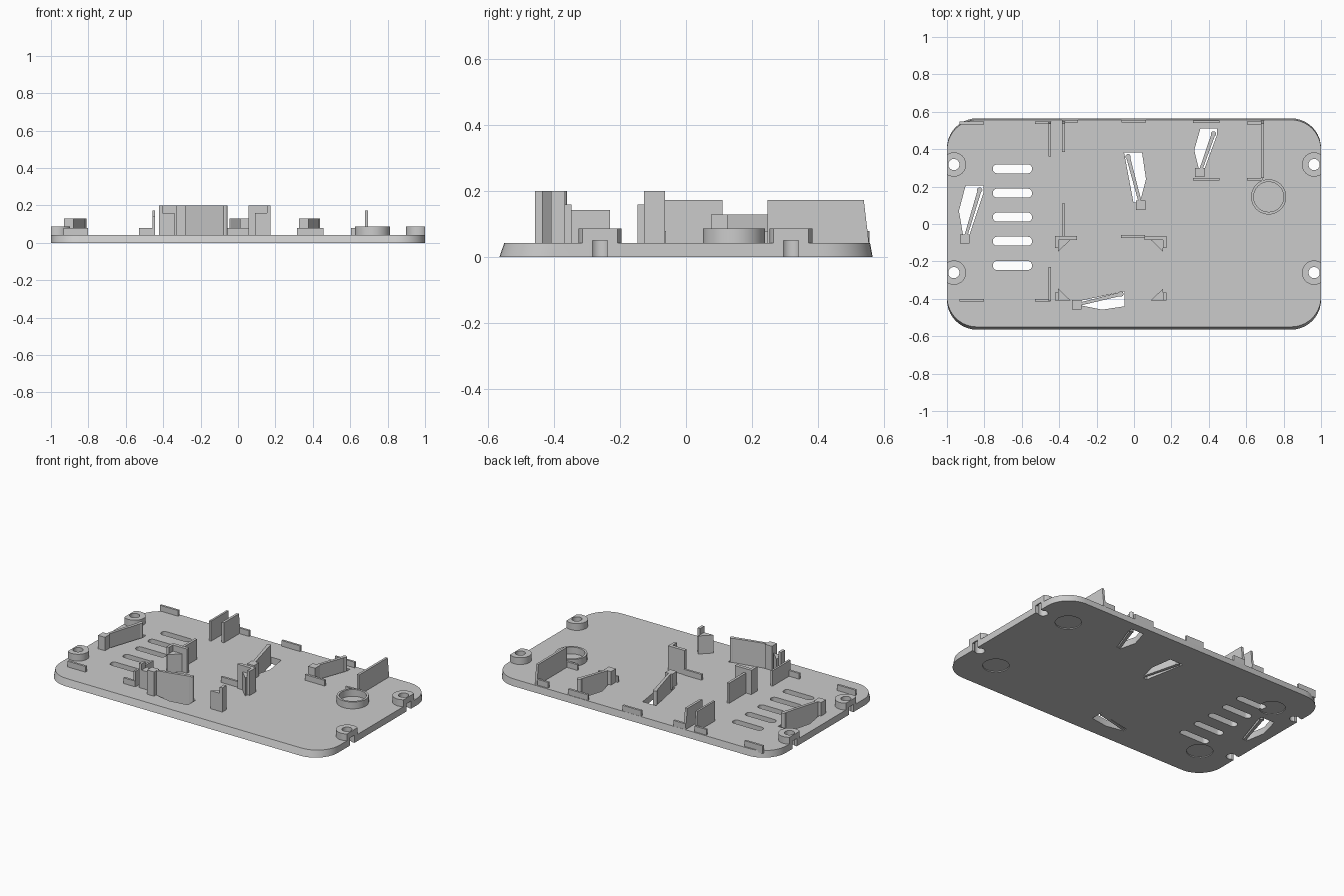
import bpy, bmesh, math
from mathutils import Vector

cube = bpy.data.objects.get("Cube")
if cube:
    bpy.data.objects.remove(cube)

mat = bpy.data.materials.new("plain grey plastic")
mat.use_nodes = True
GREY = (0.6, 0.6, 0.6, 1)
mat.diffuse_color = GREY
mat.node_tree.nodes["Principled BSDF"].inputs["Base Color"].default_value = GREY

TOP = 0.043      # upper face of the base plate
SINK = 0.03      # parts start a little inside the plate


def add_prism(bm, pts, z0, z1, top_pts=None):
    top_pts = top_pts or pts
    n = len(pts)
    area = sum(pts[i - 1][0] * pts[i][1] - pts[i][0] * pts[i - 1][1] for i in range(n))
    if area < 0:
        pts, top_pts = pts[::-1], top_pts[::-1]
    low = [bm.verts.new((x, y, z0)) for x, y in pts]
    high = [bm.verts.new((x, y, z1)) for x, y in top_pts]
    bm.faces.new(low[::-1])
    bm.faces.new(high)
    for i in range(n):
        j = (i + 1) % n
        bm.faces.new((low[i], low[j], high[j], high[i]))


def build(name, prisms, smooth=False):
    bm = bmesh.new()
    for p in prisms:
        add_prism(bm, *p)
    mesh = bpy.data.meshes.new(name)
    bm.to_mesh(mesh)
    bm.free()
    mesh.materials.append(mat)
    obj = bpy.data.objects.new(name, mesh)
    bpy.context.collection.objects.link(obj)
    if smooth:
        smooth_sharp(obj)
    return obj


def smooth_sharp(obj):
    bpy.ops.object.select_all(action='DESELECT')
    obj.select_set(True)
    bpy.context.view_layer.objects.active = obj
    bpy.ops.object.shade_smooth_by_angle(angle=math.radians(30))


def cut(obj, cutter):
    bpy.context.view_layer.objects.active = obj
    mod = obj.modifiers.new("cut", 'BOOLEAN')
    mod.operation = 'DIFFERENCE'
    mod.solver = 'EXACT'
    mod.object = cutter
    bpy.ops.object.modifier_apply(modifier=mod.name)


def rect(x0, x1, y0, y1):
    return [(x0, y0), (x1, y0), (x1, y1), (x0, y1)]


def circle(x, y, r, n=32):
    return [(x + r * math.cos(2 * math.pi * i / n),
             y + r * math.sin(2 * math.pi * i / n)) for i in range(n)]


def rounded(x0, x1, y0, y1, r, n=10):
    pts = []
    corners = ((x1 - r, y1 - r), (x0 + r, y1 - r), (x0 + r, y0 + r), (x1 - r, y0 + r))
    for k, (cx, cy) in enumerate(corners):
        for i in range(n + 1):
            a = math.pi / 2 * (k + i / n)
            pts.append((cx + r * math.cos(a), cy + r * math.sin(a)))
    return pts


def wall(name, x0, x1, y0, y1, h, lean=0):
    # lean pulls the top of the rear end forward
    return build(name, [(rect(x0, x1, y0, y1), SINK, h, rect(x0, x1, y0, y1 - lean))])


# Base plate with sloping long sides
plate = build("base_plate", [(rounded(-1, 1, -0.565, 0.565, 0.16), 0, TOP,
                              rounded(-1, 1, -0.55, 0.557, 0.16))])

# Latches: block centre, tip, opening outline, height
latches = {
    "left_side": ((0.352, 0.275), (0.425, 0.482),
                  [(0.355, 0.51), (0.445, 0.51), (0.445, 0.48), (0.375, 0.29),
                   (0.348, 0.29), (0.322, 0.395)], 0.13),
    "middle": ((0.037, 0.1), (-0.032, 0.36),
               [(-0.053, 0.382), (0.043, 0.382), (0.064, 0.24), (0.032, 0.115),
                (-0.003, 0.115)], 0.13),
    "right_side": ((-0.904, -0.08), (-0.825, 0.182),
                   [(-0.9, 0.207), (-0.804, 0.207), (-0.804, 0.17), (-0.88, -0.06),
                    (-0.914, -0.06), (-0.936, 0.07)], 0.13),
    "front": ((-0.306, -0.432), (-0.07, -0.374),
              [(-0.05, -0.36), (-0.05, -0.44), (-0.17, -0.458), (-0.285, -0.435),
               (-0.285, -0.41)], 0.2),
}
bosses = [(sx * 0.963, y) for sx in (-1, 1) for y in (0.318, -0.26)]

# Cutters: vent slots and latch openings, foot recesses, screw holes, edge notches
openings = build("opening_cutter",
                 [(rounded(-0.755, -0.545, y - 0.024, y + 0.024, 0.023), -0.1, 0.1)
                  for y in (0.295, 0.165, 0.037, -0.092, -0.222)]
                 + [(opening, -0.1, 0.1) for _, _, opening, _ in latches.values()])
foot_recesses = build("foot_recess_cutter",
                      [(circle(sx * 0.78, sy * 0.33, 0.078), -0.1, 0.006)
                       for sx in (-1, 1) for sy in (-1, 1)])
screw_holes = build("screw_hole_cutter", [(circle(x, y, 0.03), -0.1, 0.3) for x, y in bosses])
edge_notches = build("edge_notch_cutter",
                     [(rect(min(x, x * 1.2), max(x, x * 1.2), y - 0.023, y + 0.023), -0.1, 0.05)
                      for x, y in bosses])
cutters = (openings, foot_recesses, screw_holes, edge_notches)
for cutter in cutters:
    cut(plate, cutter)
smooth_sharp(plate)

# Screw bosses, trimmed flush with the plate ends
for i, (x, y) in enumerate(bosses):
    outline = [(max(-1, min(1, px)), py) for px, py in circle(x, y, 0.065, 40)]
    clean = [p for k, p in enumerate(outline)
             if not (abs(p[0]) == 1 and abs(outline[k - 1][0]) == 1
                     and abs(outline[(k + 1) % 40][0]) == 1)]
    boss = build(f"screw_boss_{i + 1}", [(clean, SINK, 0.087)])
    cut(boss, screw_holes)
    cut(boss, edge_notches)
    smooth_sharp(boss)

for cutter in cutters:
    bpy.data.objects.remove(cutter)

# Spring latches: anchor block, thin arm and rounded tip
for name, (block, tip, _, h) in latches.items():
    b, t = Vector(block), Vector(tip)
    d = (t - b).normalized()
    n = Vector((-d.y, d.x)) * 0.008
    arm = [tuple(p) for p in (b + n, b - n, t - n * 1.3, t + n * 1.3)]
    build(name + "_latch_arm", [(arm, 0.001, h)])
    build(name + "_latch_block", [(rect(b.x - 0.025, b.x + 0.025, b.y - 0.025, b.y + 0.025), SINK, h)])
    build(name + "_latch_tip", [(circle(t.x, t.y, 0.014, 16), 0.001, h)], True)

# Round holder
ring = build("round_holder", [(circle(0.72, 0.145, 0.094, 48), SINK, 0.087)])
bore = build("bore_cutter", [(circle(0.72, 0.145, 0.08, 48), 0, 0.3)])
cut(ring, bore)
smooth_sharp(ring)
bpy.data.objects.remove(bore)

# Board supports: triangular posts with a taller tab
for side, s in (("right", -1), ("left", 1)):
    def at(x):
        return -0.125 + s * x
    for end, y, d in (("back", -0.085, -1), ("front", -0.408, 1)):
        tri = [(at(0.28), y), (at(0.215), y), (at(0.28), y + d * 0.062)]
        build(f"{side}_{end}_support", [(tri, SINK, 0.16)])
        xs = sorted((at(0.28), at(0.298)))
        ys = sorted((y, y + d * 0.042))
        wall(f"{side}_{end}_support_tab", *xs, *ys, 0.2)
    xs = sorted((at(0.18), at(0.298)))
    wall(f"{side}_back_support_wall", *xs, -0.086, -0.064, 0.2)

# Tall partition walls
wall("partition_front", -0.458, -0.445, -0.412, -0.23, 0.143)
wall("partition_back", -0.458, -0.445, 0.36, 0.549, 0.173, 0.012)
wall("partition_inner_back", -0.386, -0.37, 0.385, 0.555, 0.173, 0.017)
wall("partition_inner_middle", -0.386, -0.37, -0.07, 0.11, 0.173)
wall("partition_left", 0.68, 0.695, 0.246, 0.555, 0.173, 0.017)

# Low locating ribs
ribs = [(-0.932, -0.802, 0.533), (-0.932, -0.802, -0.414), (-0.53, -0.447, 0.535),
        (-0.53, -0.447, -0.414), (-0.067, 0.065, 0.542), (-0.07, 0.06, -0.074),
        (0.315, 0.457, 0.54), (0.315, 0.457, 0.233), (0.605, 0.69, 0.533),
        (0.605, 0.69, 0.233), (-0.385, -0.3, 0.542)]
for i, (x0, x1, y) in enumerate(ribs):
    wall(f"locating_rib_{i + 1}", x0, x1, y, y + 0.014, 0.08)
